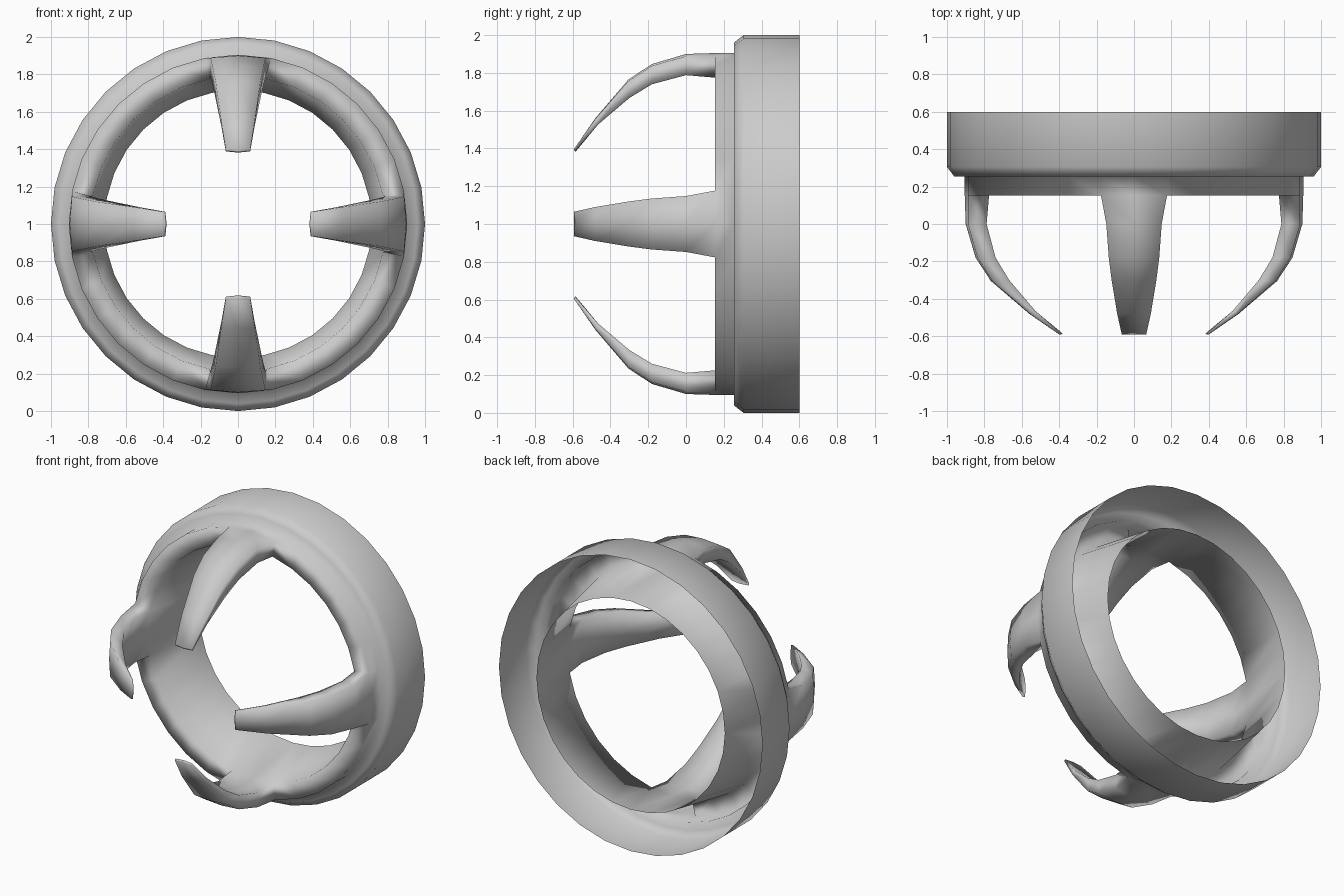
import bpy, bmesh
from math import sin, cos, pi

if "Cube" in bpy.data.objects:
    bpy.data.objects.remove(bpy.data.objects["Cube"])

N = 32
bm = bmesh.new()

def point(a, t, r, y):
    # r: distance from the ring axis, t: sideways offset, a: angle around y
    return bm.verts.new((r * sin(a) + t * cos(a), y, 1 + r * cos(a) - t * sin(a)))

# Ring: turned shell profile (radius, y), open at the back
profile = [(1, .6), (1, .305), (.96, .253), (.905, .253), (.905, .153), (.79, .153), (.715, .6)]
FRONT = 4  # profile segment that forms the front lip
rings = [[point(2 * pi * i / N, 0, r, y) for i in range(N)] for r, y in profile]
claw_slots = {(k * N // 4 + d) % N for k in range(4) for d in (-1, 0)}
for j in range(len(profile) - 1):
    for i in range(N):
        if j == FRONT and i in claw_slots:
            continue
        n = (i + 1) % N
        bm.faces.new((rings[j][i], rings[j][n], rings[j + 1][n], rings[j + 1][i]))

# Claws: (outer y, outer radius, inner y, inner radius, half width, edge drop)
sections = [
    (0, .90, 0, .80, .148, .012),
    (-.18, .847, -.18, .75, .135, .010),
    (-.305, .765, -.30, .675, .119, .008),
    (-.48, .56, -.465, .53, .090, .003),
    (-.592, .392, -.585, .382, .065, -.006),
]
for k in range(4):
    a = k * pi / 2
    c = k * N // 4
    ids = [(c + d) % N for d in (-1, 0, 1)]
    loop = [rings[FRONT][i] for i in ids] + [rings[FRONT + 1][i] for i in reversed(ids)]
    for yo, ro, yi, ri, w, d in sections:
        new = [point(a, t, ro - (d if t else 0), yo) for t in (-w, 0, w)]
        new += [point(a, t, ri - (d if t else 0), yi) for t in (w, 0, -w)]
        for i in range(6):
            n = (i + 1) % 6
            bm.faces.new((loop[i], loop[n], new[n], new[i]))
        loop = new
    # blunt tip
    bm.faces.new((loop[0], loop[1], loop[4], loop[5]))
    bm.faces.new((loop[1], loop[2], loop[3], loop[4]))

bmesh.ops.recalc_face_normals(bm, faces=bm.faces[:])
for f in bm.faces:
    f.smooth = True
mesh = bpy.data.meshes.new("clawed_ring")
bm.to_mesh(mesh)
bm.free()
bpy.context.collection.objects.link(bpy.data.objects.new("clawed_ring", mesh))
